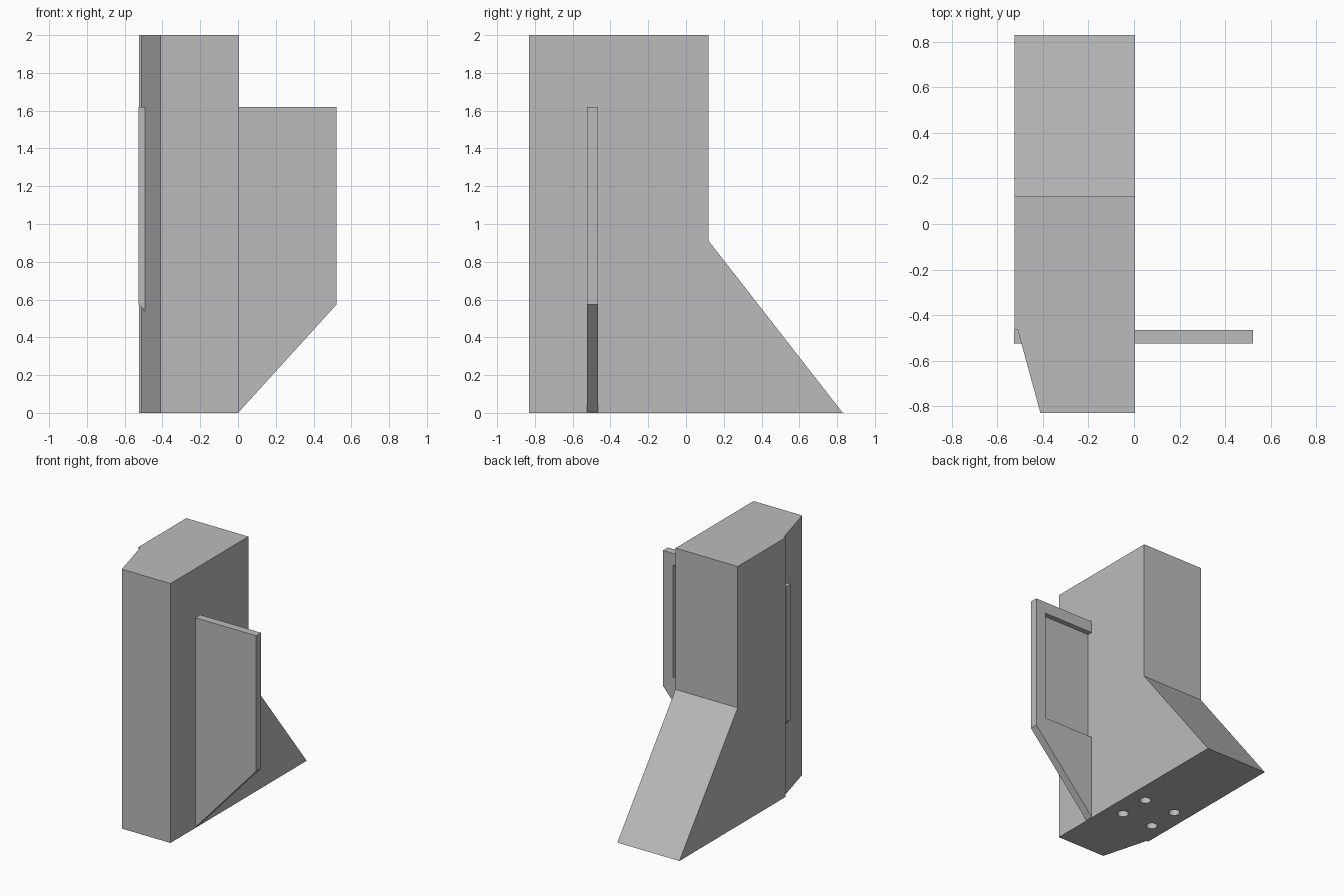
import bpy, bmesh
from mathutils import Vector

cube = bpy.data.objects.get("Cube")
if cube:
    bpy.data.objects.remove(cube, do_unlink=True)

grey = bpy.data.materials.new("plain_grey")
grey.use_nodes = True
colour = (0.5, 0.5, 0.5, 1)
grey.diffuse_color = colour
grey.node_tree.nodes["Principled BSDF"].inputs["Base Color"].default_value = colour


def prism(name, points, sweep):
    """Closed solid: a flat outline of 3D points extruded along a vector."""
    bm = bmesh.new()
    face = bm.faces.new([bm.verts.new(p) for p in points])
    ext = bmesh.ops.extrude_face_region(bm, geom=[face])
    moved = [v for v in ext["geom"] if isinstance(v, bmesh.types.BMVert)]
    bmesh.ops.translate(bm, verts=moved, vec=Vector(sweep))
    bmesh.ops.recalc_face_normals(bm, faces=bm.faces)
    mesh = bpy.data.meshes.new(name)
    bm.to_mesh(mesh)
    bm.free()
    mesh.materials.append(grey)
    ob = bpy.data.objects.new(name, mesh)
    bpy.context.collection.objects.link(ob)
    return ob


def cut(target, cutter):
    """Subtract the cutter from the target, then discard it."""
    cutter.hide_render = True
    mod = target.modifiers.new("cut", "BOOLEAN")
    mod.operation, mod.solver, mod.object = "DIFFERENCE", "EXACT", cutter
    bpy.context.view_layer.objects.active = target
    bpy.ops.object.modifier_apply(modifier=mod.name)
    bpy.data.objects.remove(cutter, do_unlink=True)


# Body: side outline with the sloping rear foot
LEFT, RIGHT = -0.525, 0.005
side = [(-0.83, 0), (0.83, 0), (0.12, 0.91), (0.12, 2), (-0.83, 2)]
body = prism("body", [(LEFT, y, z) for y, z in side], (RIGHT - LEFT, 0, 0))

# Tapered front corner ending in a small step
corner = [(-0.391, -0.9), (-0.51, -0.465), (-0.6, -0.465), (-0.6, -0.9)]
cut(body, prism("corner_cutter", [(x, y, -0.1) for x, y in corner], (0, 0, 2.2)))

# Four round mounting holes in the underside
for x in (-0.40, -0.13):
    for y in (-0.28, -0.03):
        bpy.ops.mesh.primitive_cylinder_add(vertices=32, radius=0.04, depth=0.3,
                                            location=(x, y, 0))
        hole = bpy.context.object
        hole.data.materials.append(grey)
        cut(body, hole)

# Pointed plate passing through the body
half = 0.5225
outline = [(0, 0), (half, 0.575), (half, 1.62), (-half - 0.003, 1.62), (-half - 0.003, 0.575)]
plate = prism("plate", [(x, -0.525, z) for x, z in outline], (0, 0.06, 0))

# Square recess in the back of the plate
square = [(-0.435, 0.665), (0.435, 0.665), (0.435, 1.53), (-0.435, 1.53)]
cut(plate, prism("recess_cutter", [(x, -0.505, z) for x, z in square], (0, 0.1, 0)))
